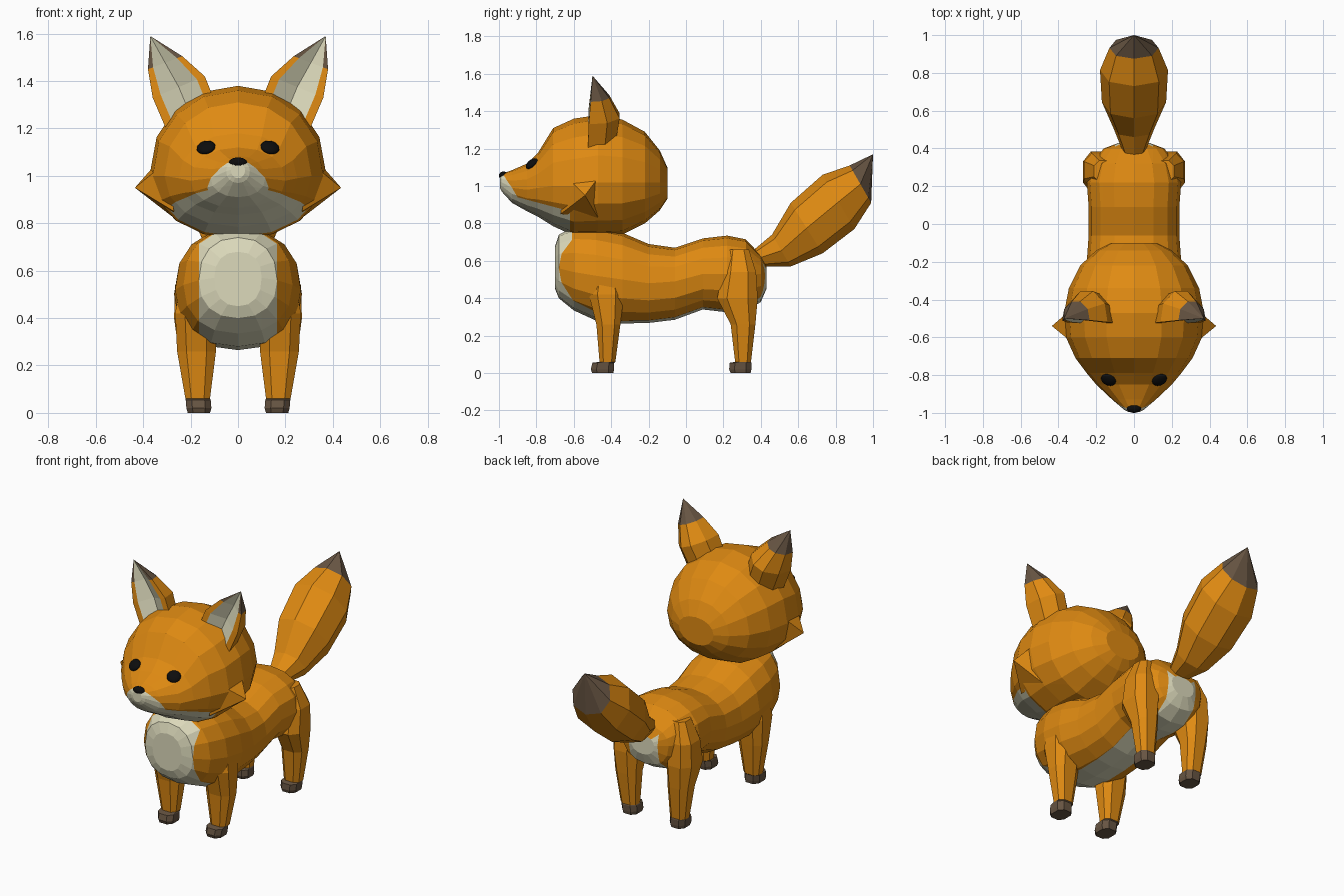
import bpy, bmesh, math
from mathutils import Vector, Matrix

if "Cube" in bpy.data.objects:
    bpy.data.objects.remove(bpy.data.objects["Cube"])


def material(name, rgb):
    m = bpy.data.materials.new(name)
    m.diffuse_color = (*rgb, 1)
    m.use_nodes = True
    m.node_tree.nodes["Principled BSDF"].inputs["Base Color"].default_value = m.diffuse_color
    return m


ORANGE, CREAM, BROWN, BLACK = range(4)
MATS = [material("orange fur", (0.74, 0.255, 0.006)), material("cream fur", (0.72, 0.70, 0.50)),
        material("brown tips", (0.135, 0.09, 0.055)), material("black", (0.004, 0.004, 0.004))]


def finish(bm, name, mirror=False, smooth=False):
    bmesh.ops.recalc_face_normals(bm, faces=bm.faces[:])
    for f in bm.faces:
        f.smooth = smooth
    me = bpy.data.meshes.new(name)
    bm.to_mesh(me)
    bm.free()
    for m in MATS:
        me.materials.append(m)
    ob = bpy.data.objects.new(name, me)
    bpy.context.collection.objects.link(ob)
    if mirror:
        ob.modifiers.new("mirror", 'MIRROR').use_mirror_merge = False
    return ob


def loft(rings, tip=None, paint=lambda i, j: ORANGE):
    """Skin a list of point rings, closing the end with a cap or a tip."""
    bm = bmesh.new()
    vs = [[bm.verts.new(p) for p in r] for r in rings]
    n = len(vs[0])
    bm.faces.new(vs[0]).material_index = paint(0, 0)
    for i in range(len(vs) - 1):
        for j in range(n):
            k = (j + 1) % n
            f = bm.faces.new((vs[i][j], vs[i][k], vs[i + 1][k], vs[i + 1][j]))
            f.material_index = paint(i, j)
    if tip:
        t = bm.verts.new(tip)
        for j in range(n):
            bm.faces.new((vs[-1][j], vs[-1][(j + 1) % n], t)).material_index = paint(len(vs) - 1, j)
    else:
        bm.faces.new(vs[-1]).material_index = paint(len(vs) - 1, 0)
    return bm


def unit_ring(n, power=1.0, turn=0.0):
    pts = []
    for k in range(n):
        a = 2 * math.pi * (k + turn) / n
        c, s = math.cos(a), math.sin(a)
        pts.append((math.copysign(abs(c) ** power, c), math.copysign(abs(s) ** power, s)))
    return pts


def y_rings(table, n, power):
    """Upright rings along y from (y, half width, bottom, widest height, top)."""
    return [[(w * c, y, mid + s * ((top - mid) if s > 0 else (mid - bot)))
             for c, s in unit_ring(n, power)] for y, w, bot, mid, top in table]


def cut(bm, co, no):
    bmesh.ops.bisect_plane(bm, geom=bm.verts[:] + bm.edges[:] + bm.faces[:],
                           plane_co=co, plane_no=no, dist=0.0005)


def recolour(bm, rule):
    bmesh.ops.recalc_face_normals(bm, faces=bm.faces[:])
    for f in bm.faces:
        if rule(f.calc_center_median(), f.normal):
            f.material_index = CREAM


# body with cream bib, belly stripe and rump patch
body = loft(y_rings([
    (-0.70, .10, .45, .57, .68), (-0.68, .165, .40, .56, .74), (-0.60, .23, .335, .54, .78),
    (-0.48, .265, .28, .52, .78), (-0.34, .27, .265, .50, .75), (-0.20, .25, .268, .48, .69),
    (-0.06, .24, .285, .49, .67), (.09, .24, .34, .53, .72), (.22, .25, .325, .53, .735),
    (.32, .225, .33, .53, .715), (.40, .16, .38, .53, .63), (.43, .08, .45, .52, .57)], 16, .88))
for x in (-.165, -.1, .1, .165):
    cut(body, (x, 0, 0), (1, 0, 0))
cut(body, (0, -.61, 0), (0, 1, 0))
recolour(body, lambda c, n: (abs(c.x) < .165 and (c.y < -.61 or (c.y < -.48 and n.z < -.3)))
         or (abs(c.x) < .1 and (n.z < -.5 or (c.y > .38 and c.z < .58))))
finish(body, "body")

# head with cream jaw
head = loft(y_rings([
    (-0.10, .12, .93, 1.02, 1.10), (-0.14, .20, .87, 1.02, 1.19), (-0.22, .285, .80, 1.02, 1.29),
    (-0.34, .345, .74, 1.02, 1.355), (-0.47, .37, .735, 1.02, 1.38), (-0.60, .36, .735, 1.0, 1.36),
    (-0.71, .31, .785, 1.0, 1.31), (-0.79, .25, .835, .99, 1.18), (-0.85, .20, .865, .98, 1.12),
    (-0.93, .115, .91, .99, 1.085), (-0.985, .05, .97, 1.02, 1.065),
    (-0.995, .03, .99, 1.025, 1.055)], 16, .95))
jaw_lines = [(Vector((0, -.97, 1.05)), Vector((0, .11, .07))),
             (Vector((0, -.90, .94)), Vector((0, .08, .30)))]
for co, no in jaw_lines:
    cut(head, co, no)
cut(head, (0, -.62, 0), (0, 1, 0))
recolour(head, lambda c, n: c.y < -.62 and any((c - co).dot(no) < 0 for co, no in jaw_lines))
finish(head, "head")

# pointed cheek tufts
cheek = loft([[(.33, -.45, 1.07), (.30, -.65, 1.06), (.27, -.67, .85), (.28, -.47, .83)]],
             tip=(.435, -.54, .95))
finish(cheek, "cheek_tufts", mirror=True)


# ears: rounded back, hollow cream front, brown tip
def ear_ring(inner, outer, y, depth):
    a, b = Vector((inner[0], y, inner[1])), Vector((outer[0], y, outer[1]))
    layout = [(0, 0), (.15, .0), (.5, .3), (.85, .0), (1, 0), (.93, .6), (.65, 1), (.35, 1), (.07, .6)]
    return [a.lerp(b, t) + Vector((0, d * depth, 0)) for t, d in layout]


ear = loft([ear_ring((.10, 1.32), (.30, 1.19), -.525, .15),
            ear_ring((.14, 1.42), (.36, 1.33), -.52, .165),
            ear_ring((.235, 1.505), (.38, 1.45), -.51, .10)], tip=(.37, -.50, 1.59),
           paint=lambda i, j: CREAM if j in (1, 2) else BROWN if i == 2 else ORANGE)
finish(ear, "ears", mirror=True)

# tail with brown tip
tail_table = [((.34, .64), (.38, .57), .05), ((.46, .74), (.56, .57), .11), ((.56, .91), (.73, .64), .17),
              ((.73, 1.06), (.90, .77), .18), ((.875, 1.11), (.99, .91), .13)]
tail_rings = []
for top, bot, w in tail_table:
    t, b = Vector((0, *top)), Vector((0, *bot))
    tail_rings.append([b.lerp(t, .5 + .5 * s) + Vector((w * c, 0, 0)) for c, s in unit_ring(8, .9)])
finish(loft(tail_rings, tip=(0, 1.0, 1.17), paint=lambda i, j: BROWN if i == 4 else ORANGE), "tail")

# legs with brown paws: (z, x, y, half x, half y)
LEGS = {
    "front_legs": [(0, .165, -.445, .05, .06), (.02, .165, -.447, .056, .066),
                   (.055, .168, -.442, .056, .062), (.06, .17, -.42, .055, .045),
                   (.26, .175, -.415, .087, .068), (.42, .18, -.425, .09, .10), (.56, .17, -.42, .08, .07)],
    "hind_legs": [(0, .165, .292, .05, .057), (.02, .165, .29, .056, .063),
                  (.055, .168, .292, .056, .062), (.06, .17, .305, .055, .045),
                  (.26, .18, .305, .075, .07), (.40, .185, .275, .09, .115),
                  (.54, .18, .285, .09, .095), (.66, .155, .28, .06, .06)],
}
for name, table in LEGS.items():
    rings = [[(x + hx * c, y + hy * s, z) for c, s in unit_ring(8, .75, .5)] for z, x, y, hx, hy in table]
    finish(loft(rings, paint=lambda i, j: BROWN if i < 3 else ORANGE), name, mirror=True)


# eyes and nose as flattened balls
def ball(name, centre, radii, normal, mirror):
    bm = bmesh.new()
    rot = Vector(normal).to_track_quat('Z', 'Y').to_matrix().to_4x4()
    bmesh.ops.create_uvsphere(bm, u_segments=20, v_segments=10, radius=1,
                              matrix=Matrix.Translation(centre) @ rot @ Matrix.Diagonal((*radii, 1)))
    for f in bm.faces:
        f.material_index = BLACK
    finish(bm, name, mirror, smooth=True)


ball("eyes", (.135, -.825, 1.12), (.041, .037, .018), (.25, -.6, .7), True)
ball("nose", (0, -.976, 1.056), (.038, .022, .024), (0, -1, 0), False)
